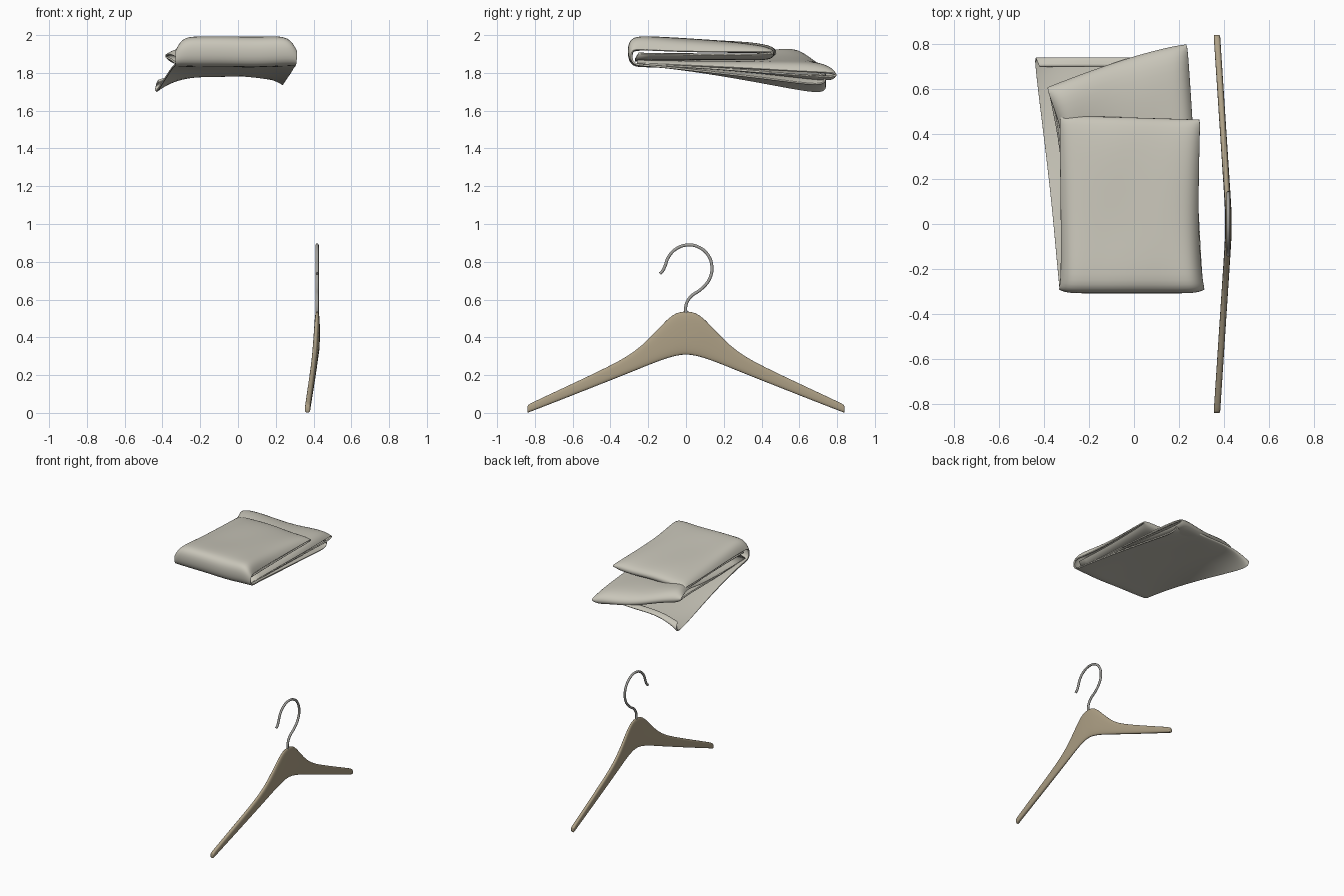
import bpy
import bmesh
import math

default_cube = bpy.data.objects.get("Cube")
if default_cube:
    bpy.data.objects.remove(default_cube, do_unlink=True)


def make_material(name, colour):
    material = bpy.data.materials.new(name)
    material.use_nodes = True
    material.diffuse_color = (*colour, 1)
    shader = material.node_tree.nodes["Principled BSDF"]
    shader.inputs["Base Color"].default_value = (*colour, 1)
    shader.inputs["Roughness"].default_value = 0.8
    return material


fabric = make_material("warm grey fabric", (0.58, 0.56, 0.485))
wood = make_material("pale brown wood", (0.42, 0.35, 0.235))
metal = make_material("grey metal", (0.36, 0.355, 0.335))


def add_mesh(name, bm, material):
    bmesh.ops.recalc_face_normals(bm, faces=bm.faces)
    for face in bm.faces:
        face.smooth = True
    mesh = bpy.data.meshes.new(name)
    bm.to_mesh(mesh)
    bm.free()
    mesh.materials.append(material)
    obj = bpy.data.objects.new(name, mesh)
    bpy.context.collection.objects.link(obj)
    return obj


def add_subdivision(obj, levels):
    modifier = obj.modifiers.new("Soft surface", "SUBSURF")
    modifier.levels = levels
    modifier.render_levels = levels
    modifier.boundary_smooth = "PRESERVE_CORNERS"


def bridge_rows(bm, rows, closed=False):
    for first, second in zip(rows, rows[1:]):
        count = len(first)
        for i in range(count if closed else count - 1):
            j = (i + 1) % count
            bm.faces.new((first[i], first[j], second[j], second[i]))


def clamp(value):
    return max(0.0, min(1.0, value))


def add_cloth(name, path, shape, columns=18):
    """Sweep a folded side path of (y, z, left edge, right edge, bulge) across x."""
    bm = bmesh.new()
    rows = []
    for y, z, x_min, x_max, bulge in path:
        row = []
        for i in range(columns + 1):
            # Columns gather towards both sides, where the cloth turns sharply
            t = (1 - math.cos(math.pi * i / columns)) / 2
            x = x_min + (x_max - x_min) * t
            crown = bulge * (1 - (2 * t - 1) ** 4)
            wrinkle = 0.003 * math.sin(11 * x + 6 * y) + 0.002 * math.sin(17 * x - 9 * y)
            edge = abs(2 * t - 1) ** 14
            row.append(bm.verts.new(shape(x, y, z, crown + wrinkle, t, edge)))
        rows.append(row)
    bridge_rows(bm, rows)
    cloth = add_mesh(name, bm, fabric)
    add_subdivision(cloth, 2)
    solid = cloth.modifiers.new("Fabric thickness", "SOLIDIFY")
    solid.thickness = 0.01
    solid.offset = 0
    return cloth


# Outer cloth: double top flap with pinched sides, rolled front fold and underside
def shape_outer(x, y, z, relief, t, edge):
    if z > 1.86:
        z += (1.905 - z) * 0.85 * edge
        if y < -0.25:
            y += 0.02 * edge
        return x, y - 0.03 * x * clamp(y / 0.4), z + relief
    droop = 0.035 * clamp(y / 0.6) * (1 - t) ** 2
    return x, y, z - droop + relief


outer_path = [
    (-0.27, 1.868, -0.31, 0.29, 0),
    (0, 1.872, -0.31, 0.28, 0),
    (0.3, 1.874, -0.315, 0.28, 0),
    (0.45, 1.874, -0.32, 0.285, 0),
    (0.475, 1.905, -0.325, 0.29, 0),
    (0.455, 1.938, -0.325, 0.29, 0),
    (0.3, 1.945, -0.325, 0.285, 0.015),
    (0, 1.955, -0.32, 0.28, 0.02),
    (-0.21, 1.985, -0.32, 0.295, 0.008),
    (-0.295, 1.985, -0.325, 0.305, 0),
    (-0.308, 1.91, -0.33, 0.31, 0),
    (-0.29, 1.835, -0.33, 0.31, 0),
    (-0.2, 1.838, -0.34, 0.3, 0),
    (0.1, 1.81, -0.365, 0.285, 0.015),
    (0.4, 1.775, -0.4, 0.26, 0.035),
    (0.65, 1.74, -0.43, 0.24, 0.055),
    (0.73, 1.738, -0.437, 0.235, 0.055),
    (0.742, 1.772, -0.437, 0.23, 0.03),
    (0.7, 1.797, -0.42, 0.22, 0.015),
]
add_cloth("folded_outer_cloth", outer_path, shape_outer)


# Inner cloth: slanted rear fold, a raised corner on one side and pinched sides
def shape_inner(x, y, z, relief, t, edge):
    rear = clamp((y - 0.2) / 0.5)
    slant = 0.19 * (1 - t) ** 1.3
    lift = 0.1 * (1 - t) ** 2
    core = 1.84 - 0.05 * clamp(y / 0.7)
    z += (core - z) * 0.8 * edge
    return x, y - slant * rear, z + lift * rear + relief


inner_path = [
    (-0.26, 1.862, -0.315, 0.285, 0),
    (0.3, 1.858, -0.31, 0.265, 0),
    (0.55, 1.855, -0.315, 0.25, 0.01),
    (0.74, 1.842, -0.365, 0.237, 0.01),
    (0.8, 1.8, -0.387, 0.232, 0.01),
    (0.79, 1.74, -0.377, 0.232, 0.03),
    (0.71, 1.735, -0.36, 0.235, 0.05),
    (0.3, 1.81, -0.31, 0.26, 0.01),
    (-0.22, 1.848, -0.31, 0.285, 0),
]
add_cloth("folded_inner_cloth", inner_path, shape_inner)


# Wooden hanger: rounded sections along y as (distance, bottom, top)
half_profile = [
    (0, 0.31, 0.54),
    (0.05, 0.303, 0.534),
    (0.1, 0.289, 0.497),
    (0.16, 0.268, 0.43),
    (0.24, 0.236, 0.35),
    (0.31, 0.208, 0.3),
    (0.4, 0.172, 0.25),
    (0.6, 0.093, 0.155),
    (0.8, 0.015, 0.062),
    (0.835, 0.002, 0.044),
    (0.84, 0, 0.037),
]
profile = [(-y, low, high) for y, low, high in reversed(half_profile[1:])] + half_profile


def soft_power(value):
    return math.copysign(abs(value) ** 0.7, value)


bm = bmesh.new()
sections = []
sides = 20
for y, low, high in profile:
    center_x = 0.419 - 0.051 * clamp((abs(y) - 0.06) / 0.78)
    ring = []
    for i in range(sides):
        angle = math.tau * i / sides
        x = center_x + 0.0145 * soft_power(math.cos(angle))
        z = (low + high) / 2 + (high - low) / 2 * soft_power(math.sin(angle))
        ring.append(bm.verts.new((x, y, z)))
    sections.append(ring)
bridge_rows(bm, sections, closed=True)
bm.faces.new(sections[0])
bm.faces.new(sections[-1])
hanger = add_mesh("hanger_body", bm, wood)
add_subdivision(hanger, 1)

# Metal hook: round wire through (y, z) points
hook_points = [
    (0, 0.52), (0, 0.57), (0.025, 0.615), (0.08, 0.655), (0.125, 0.71),
    (0.137, 0.775), (0.117, 0.835), (0.07, 0.876), (0.012, 0.889),
    (-0.05, 0.87), (-0.093, 0.825), (-0.112, 0.775), (-0.125, 0.75), (-0.138, 0.737),
]
curve = bpy.data.curves.new("hanger_hook", "CURVE")
curve.dimensions = "3D"
curve.bevel_depth = 0.0085
curve.bevel_resolution = 3
curve.resolution_u = 5
curve.use_fill_caps = True
spline = curve.splines.new("BEZIER")
spline.bezier_points.add(len(hook_points) - 1)
for point, (y, z) in zip(spline.bezier_points, hook_points):
    point.co = (0.419, y, z)
    point.handle_left_type = "AUTO"
    point.handle_right_type = "AUTO"
curve.materials.append(metal)
hook = bpy.data.objects.new("hanger_hook", curve)
bpy.context.collection.objects.link(hook)
